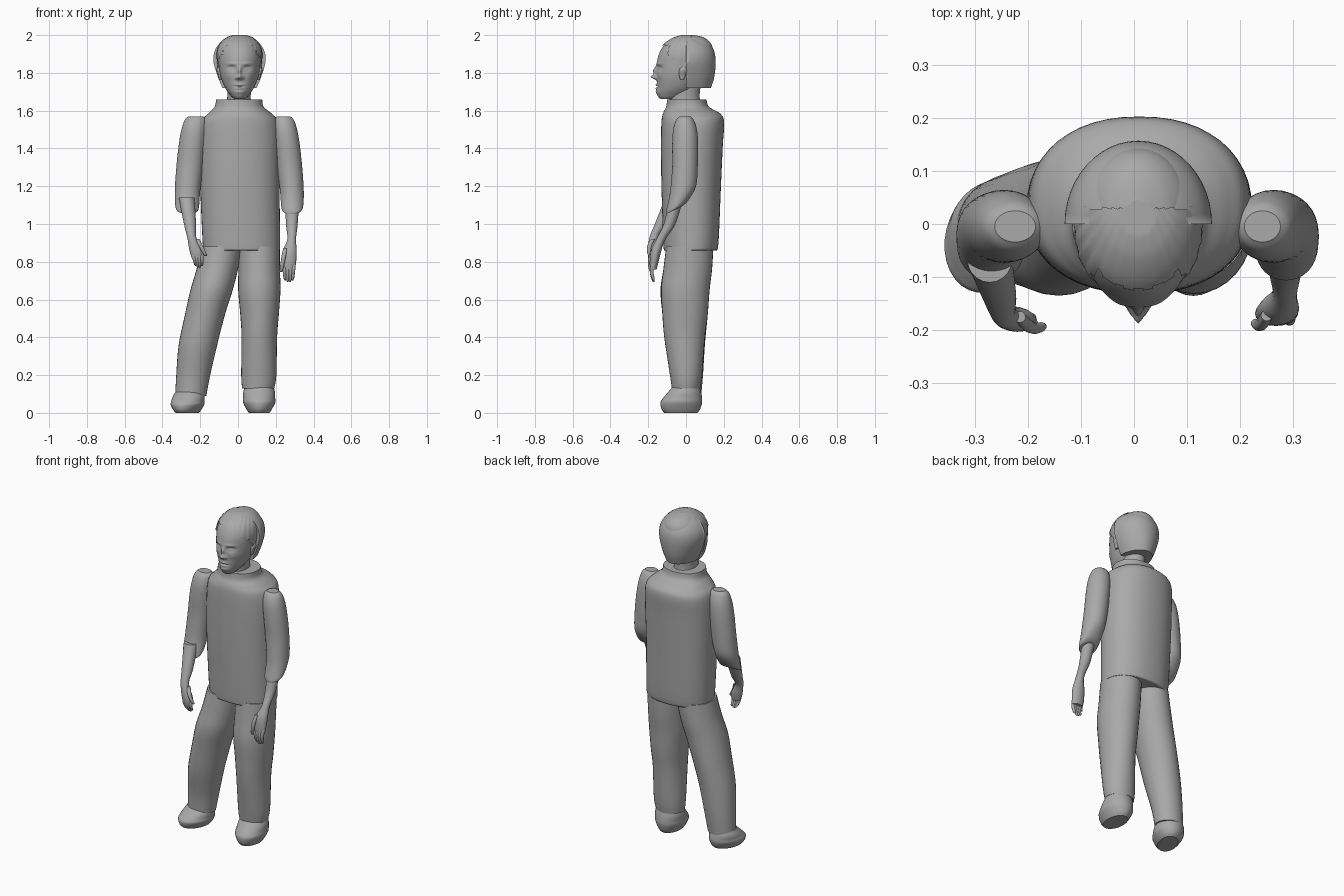
import bpy
import bmesh
import math

cube = bpy.data.objects.get("Cube")
if cube:
    bpy.data.objects.remove(cube, do_unlink=True)

GREY = (0.4, 0.4, 0.4, 1.0)
grey = bpy.data.materials.new("plain_grey")
grey.use_nodes = True
grey.diffuse_color = GREY
grey.node_tree.nodes["Principled BSDF"].inputs["Base Color"].default_value = GREY


def smooth_rings(rings, steps):
    """Spline through the rings so that few of them give a soft form."""
    result = []
    last = len(rings) - 1
    for i in range(last):
        before, start = rings[max(i - 1, 0)], rings[i]
        end, after = rings[i + 1], rings[min(i + 2, last)]
        for k in range(steps):
            t = k / steps
            ring = []
            for a, b, c, d in zip(before, start, end, after):
                ring.append(b + 0.5 * t * (c - a + t * (2 * a - 5 * b + 4 * c - d
                                                        + t * (3 * (b - c) + d - a))))
            result.append(ring)
    result.append(rings[-1])
    return result


def finish(name, bm):
    bmesh.ops.recalc_face_normals(bm, faces=bm.faces[:])
    mesh = bpy.data.meshes.new(name)
    bm.to_mesh(mesh)
    bm.free()
    mesh.materials.append(grey)
    obj = bpy.data.objects.new(name, mesh)
    bpy.context.collection.objects.link(obj)
    return obj


def loft(rings, sides=32, steps=5, power=1.0, tilt=None):
    """Skin over level rings: height, middle x, half width, front y, back y."""
    bm = bmesh.new()
    loops = []
    for j, (z, cx, rx, front, back) in enumerate(smooth_rings(rings, steps)):
        cy, ry = (front + back) / 2, (back - front) / 2
        slope = tilt(z) if tilt else 0
        loop = []
        for i in range(sides):
            a = math.tau * i / sides
            c, s = math.cos(a), math.sin(a)
            dx = rx * math.copysign(abs(c) ** power, c)
            dy = ry * math.copysign(abs(s) ** power, s)
            loop.append(bm.verts.new((cx + dx, cy + dy, z + slope * dy)))
        loops.append(loop)
    for low, high in zip(loops, loops[1:]):
        for i in range(sides):
            n = (i + 1) % sides
            bm.faces.new((low[i], low[n], high[n], high[i])).smooth = True
    for end in (loops[0], loops[-1]):
        cap = bm.faces.new(end)
        for edge in cap.edges:
            edge.smooth = False
    return bm


# Long loose shirt with a low collar
shirt = loft([(.86, .02, .2, -.115, .16), (.9, .018, .205, -.12, .172),
              (1.2, .01, .21, -.13, .185), (1.42, .01, .212, -.132, .195),
              (1.54, .01, .203, -.13, .202), (1.585, .01, .168, -.122, .18),
              (1.62, .006, .13, -.105, .122), (1.66, .006, .122, -.1, .108)],
             sides=48, power=.9)
finish("shirt", shirt)

# Trouser legs
left_leg = [(.13, .107, .085, -.075, .075), (.2, .11, .093, -.085, .085),
            (.4, .113, .094, -.115, .1), (.52, .114, .102, -.125, .115),
            (.65, .113, .112, -.132, .125), (.76, .112, .11, -.12, .138),
            (.88, .112, .11, -.105, .145)]
right_leg = [(.09, -.25, .082, -.07, .08), (.2, -.237, .09, -.08, .09),
             (.36, -.212, .102, -.11, .1), (.52, -.175, .106, -.125, .115),
             (.65, -.14, .112, -.135, .125), (.76, -.11, .11, -.12, .138),
             (.88, -.085, .108, -.105, .145)]
finish("left_trouser_leg", loft(left_leg))
finish("right_trouser_leg", loft(right_leg))

# Rounded shoes, the right one turned outward
for name, x, height, turn in (("left_shoe", .112, .14, 0), ("right_shoe", -.258, .11, -.4)):
    rings = [(0, 0, .055, -.115, .06), (.02, 0, .068, -.13, .075),
             (.055, 0, .085, -.135, .085), (.08, 0, .085, -.12, .085),
             (.11, 0, .084, -.095, .08), (.14, 0, .075, -.07, .072)]
    shoe = finish(name, loft([(z * height / .14, *rest) for z, *rest in rings]))
    shoe.location.x = x
    shoe.rotation_euler.z = turn

# Sleeves, hanging out from the shoulders with a hem that follows the forearm
sleeve = [(1.075, .285, .052, -.105, -.015), (1.1, .287, .059, -.105, .015),
          (1.18, .285, .063, -.085, .052), (1.3, .273, .067, -.073, .062),
          (1.42, .26, .067, -.073, .064), (1.5, .25, .063, -.068, .058),
          (1.55, .244, .052, -.052, .042), (1.57, .242, .034, -.034, .025)]
for name, side, shift in (("left_sleeve", 1, 0), ("right_sleeve", -1, .018)):
    rings = [(z, side * x + shift, rx + shift / 4, a, b) for z, x, rx, a, b in sleeve]
    finish(name, loft(rings, tilt=lambda z: .5 * max(0, min(1, (1.25 - z) / .15))))

# Forearms running into the palms
finish("left_forearm", loft([(.76, .268, .034, -.19, -.155), (.8, .268, .04, -.192, -.145),
                             (.86, .274, .037, -.185, -.13), (.92, .284, .023, -.157, -.108),
                             (1.0, .285, .031, -.118, -.056), (1.14, .287, .038, -.085, -.012)],
                            sides=20))
finish("right_forearm", loft([(.82, -.215, .03, -.2, -.165), (.86, -.222, .035, -.203, -.157),
                              (.93, -.245, .024, -.193, -.147), (1.0, -.254, .032, -.165, -.1),
                              (1.14, -.272, .042, -.11, -.025)], sides=20))


def finger(name, base, tip, radius):
    rings = []
    for t, size in ((0, .9), (.3, 1), (.6, .9), (.9, .75), (1, .35)):
        x, y, z = (a + (b - a) * t for a, b in zip(base, tip))
        y -= .012 * math.sin(math.pi * t)
        rings.append((z, x, radius * size, y - radius * size, y + radius * size))
    finish(name, loft(rings, sides=12, steps=3))


# Four fingers and a thumb on each hand
for i in range(4):
    drop = .008 * abs(i - 1.5)
    finger(f"left_finger_{i + 1}", (.242 + .018 * i, -.17, .8),
           (.25 + .013 * i, -.17, .69 + drop), .0105)
    finger(f"right_finger_{i + 1}", (-.24 + .016 * i, -.182, .85),
           (-.222 + .01 * i, -.172, .765 + drop), .0105)
finger("left_thumb", (.25, -.172, .87), (.227, -.185, .745), .012)
finger("right_thumb", (-.215, -.175, .92), (-.17, -.192, .83), .012)

# Neck
finish("neck", loft([(1.62, .005, .07, -.085, .085), (1.67, .005, .062, -.088, .072),
                     (1.75, .008, .065, -.085, .08)]))

# Head, with the face raised and sunk by soft bumps
MID = .008
head_rings = [(1.662, MID, .028, -.135, -.05), (1.68, MID, .047, -.15, .01),
              (1.72, MID, .076, -.153, .06), (1.78, MID, .1, -.155, .1),
              (1.84, MID, .11, -.156, .135), (1.9, MID, .114, -.143, .145),
              (1.95, MID, .1, -.113, .135), (1.985, MID, .064, -.062, .1),
              (2.0, MID, .02, -.01, .045)]
head = loft(head_rings, sides=128, steps=14)
# Each bump: side offset, height, width, tallness, push toward the front
bumps = [(0, 1.778, .013, .012, .03), (0, 1.81, .009, .022, .018),
         (0, 1.7, .03, .012, .008), (0, 1.737, .022, .005, .008),
         (0, 1.718, .02, .005, .008), (0, 1.7275, .024, .003, -.006)]
for s in (-1, 1):
    bumps += [(s * .016, 1.773, .008, .008, .01), (s * .042, 1.825, .02, .013, -.014),
              (s * .042, 1.822, .012, .006, .008), (s * .04, 1.848, .025, .007, .005),
              (s * .055, 1.785, .02, .018, .004)]
for v in head.verts:
    if v.co.y < -.03:
        x, z = v.co.x - MID, v.co.z
        v.co.y -= sum(push * math.exp(-((x - bx) / w) ** 2 - ((z - bz) / h) ** 2)
                      for bx, bz, w, h, push in bumps)
finish("head", head)

# Ears
for name, side in (("left_ear", 1), ("right_ear", -1)):
    x = MID + side * .102
    finish(name, loft([(1.765, x, .006, -.03, -.012), (1.785, x, .01, -.036, -.002),
                       (1.815, x + side * .006, .013, -.036, .006),
                       (1.835, x + side * .006, .007, -.025, 0)], sides=16))

# Thin front hair, trimmed along a ragged hairline
hair = loft([(z + .002, x, rx + .006, a - .005, b) for z, x, rx, a, b in head_rings],
            sides=96, steps=10)
bare = []
for f in hair.faces:
    c = f.calc_center_median()
    ragged = .008 * math.sin(c.x * 170) + .006 * math.sin(c.z * 260)
    on_top = c.z > 1.945 + ragged
    on_side = c.z > 1.8 and c.y > -.095 + max(0, 1.9 - c.z) * .8 + ragged
    if c.y > .03 or not (on_top or on_side):
        bare.append(f)
bmesh.ops.delete(hair, geom=bare, context="FACES")
for v in hair.verts:
    strand = math.sin(math.atan2(v.co.x - MID, .1 - v.co.y) * 45)
    v.co.x += .0015 * strand
    v.co.z = min(2, v.co.z)
finish("front_hair", hair)

# Smooth half dome of hair on the back of the head, cut flat through the ears
dome = loft([(1.72, MID, .09, -.13, .132), (1.78, MID, .115, -.15, .15),
             (1.86, MID, .138, -.157, .157), (1.92, MID, .13, -.147, .147),
             (1.965, MID, .097, -.113, .113), (1.99, MID, .055, -.07, .07),
             (2.0, MID, .015, -.02, .02)], sides=48)
cut = bmesh.ops.bisect_plane(dome, geom=dome.verts[:] + dome.edges[:] + dome.faces[:],
                             plane_co=(0, 0, 0), plane_no=(0, -1, 0), clear_outer=True)
rim = [e for e in cut["geom_cut"] if isinstance(e, bmesh.types.BMEdge)]
bmesh.ops.holes_fill(dome, edges=rim)
for e in rim:
    e.smooth = False
finish("back_hair", dome)
